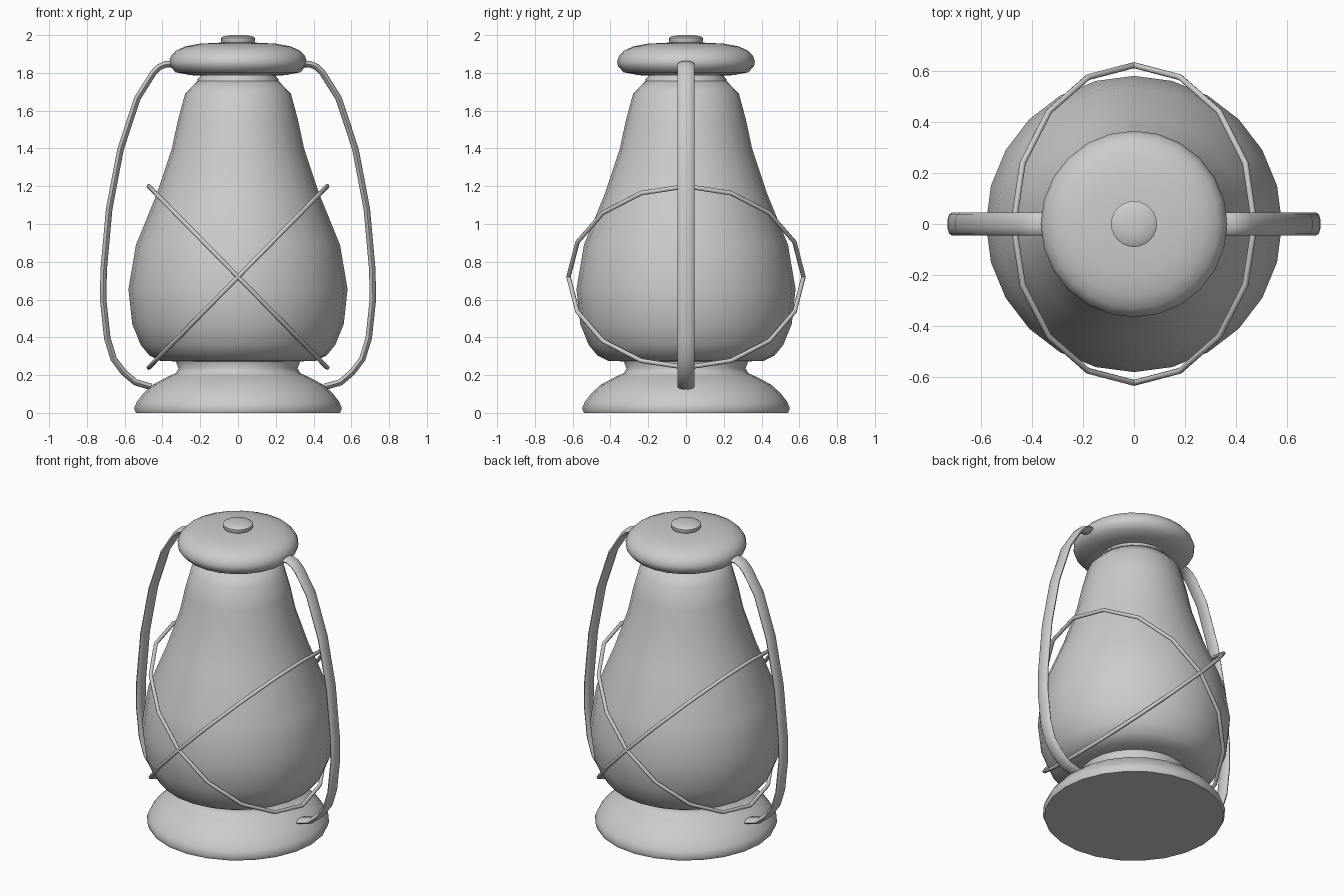
import bpy, bmesh
from math import sin, cos, pi, sqrt
from mathutils import Vector

if "Cube" in bpy.data.objects:
    bpy.data.objects.remove(bpy.data.objects["Cube"])


def finish(name, bm, angle):
    bmesh.ops.recalc_face_normals(bm, faces=bm.faces)
    me = bpy.data.meshes.new(name)
    bm.to_mesh(me)
    bm.free()
    ob = bpy.data.objects.new(name, me)
    bpy.context.collection.objects.link(ob)
    bpy.ops.object.select_all(action='DESELECT')
    ob.select_set(True)
    bpy.context.view_layer.objects.active = ob
    bpy.ops.object.shade_smooth_by_angle(angle=angle)
    return ob


def bridge(bm, rings, closed=False):
    n = len(rings[0])
    pairs = list(zip(rings, rings[1:]))
    if closed:
        pairs.append((rings[-1], rings[0]))
    for a, b in pairs:
        for i in range(n):
            j = (i + 1) % n
            bm.faces.new((a[i], a[j], b[j], b[i]))
    if not closed:
        bm.faces.new(rings[0])
        bm.faces.new(rings[-1])


def lathe(name, profile, sides=24):
    bm = bmesh.new()
    rings = [[bm.verts.new((r * cos(2 * pi * i / sides), r * sin(2 * pi * i / sides), z))
              for i in range(sides)] for r, z in profile]
    bridge(bm, rings)
    return finish(name, bm, 0.9)


def tube(name, path, side, wide, thick, closed=False, sides=10):
    """Sweep an ellipse along a planar path; side is the plane's normal."""
    bm = bmesh.new()
    path, side, n, rings = [Vector(p) for p in path], Vector(side).normalized(), len(path), []
    for k, p in enumerate(path):
        a = path[(k - 1) % n] if closed else path[max(k - 1, 0)]
        b = path[(k + 1) % n] if closed else path[min(k + 1, n - 1)]
        normal = side.cross(b - a).normalized()
        rings.append([bm.verts.new(p + side * wide * cos(2 * pi * i / sides)
                                   + normal * thick * sin(2 * pi * i / sides))
                      for i in range(sides)])
    bridge(bm, rings, closed)
    return finish(name, bm, 1.0)


# Turned body parts
lathe("base", [(0.54, 0.0), (0.55, 0.025), (0.535, 0.06), (0.50, 0.105), (0.45, 0.15),
               (0.375, 0.19), (0.33, 0.21), (0.315, 0.235), (0.33, 0.275)])
lathe("globe", [(0.30, 0.272), (0.41, 0.275), (0.47, 0.305), (0.515, 0.36), (0.56, 0.47),
                (0.58, 0.655), (0.54, 0.89), (0.43, 1.16), (0.35, 1.40), (0.318, 1.55),
                (0.28, 1.69), (0.215, 1.757)])
lathe("neck", [(0.215, 1.74), (0.215, 1.765), (0.20, 1.78), (0.20, 1.81)])
lathe("cap", [(0.20, 1.785), (0.25, 1.788), (0.33, 1.803), (0.36, 1.835), (0.365, 1.86),
              (0.355, 1.89), (0.33, 1.917), (0.28, 1.94), (0.20, 1.955), (0.09, 1.96)])
lathe("cap_knob", [(0.08, 1.95), (0.09, 1.968), (0.09, 1.985), (0.075, 1.995), (0.03, 2.0)])

# Side rails from cap to base
rail = [(0.34, 1.848), (0.385, 1.845), (0.415, 1.832), (0.448, 1.80), (0.533, 1.665),
        (0.622, 1.395), (0.682, 1.08), (0.711, 0.76), (0.714, 0.60), (0.692, 0.395),
        (0.658, 0.285), (0.605, 0.215), (0.543, 0.162), (0.46, 0.138)]
for s, label in ((-1, "left"), (1, "right")):
    tube(label + "_rail", [(s * x, 0, z) for x, z in rail], (0, 1, 0), 0.045, 0.018)

# Crossed guard wires, two tilted oval hoops
for s, label in ((-1, "falling"), (1, "rising")):
    hoop = [(0.472 * cos(2 * pi * i / 16), 0.622 * sin(2 * pi * i / 16),
             0.72 + s * 0.48 * cos(2 * pi * i / 16)) for i in range(16)]
    tube(label + "_guard_wire", hoop, (-s * 0.48, 0, 0.472), 0.012, 0.012, True, 8)
